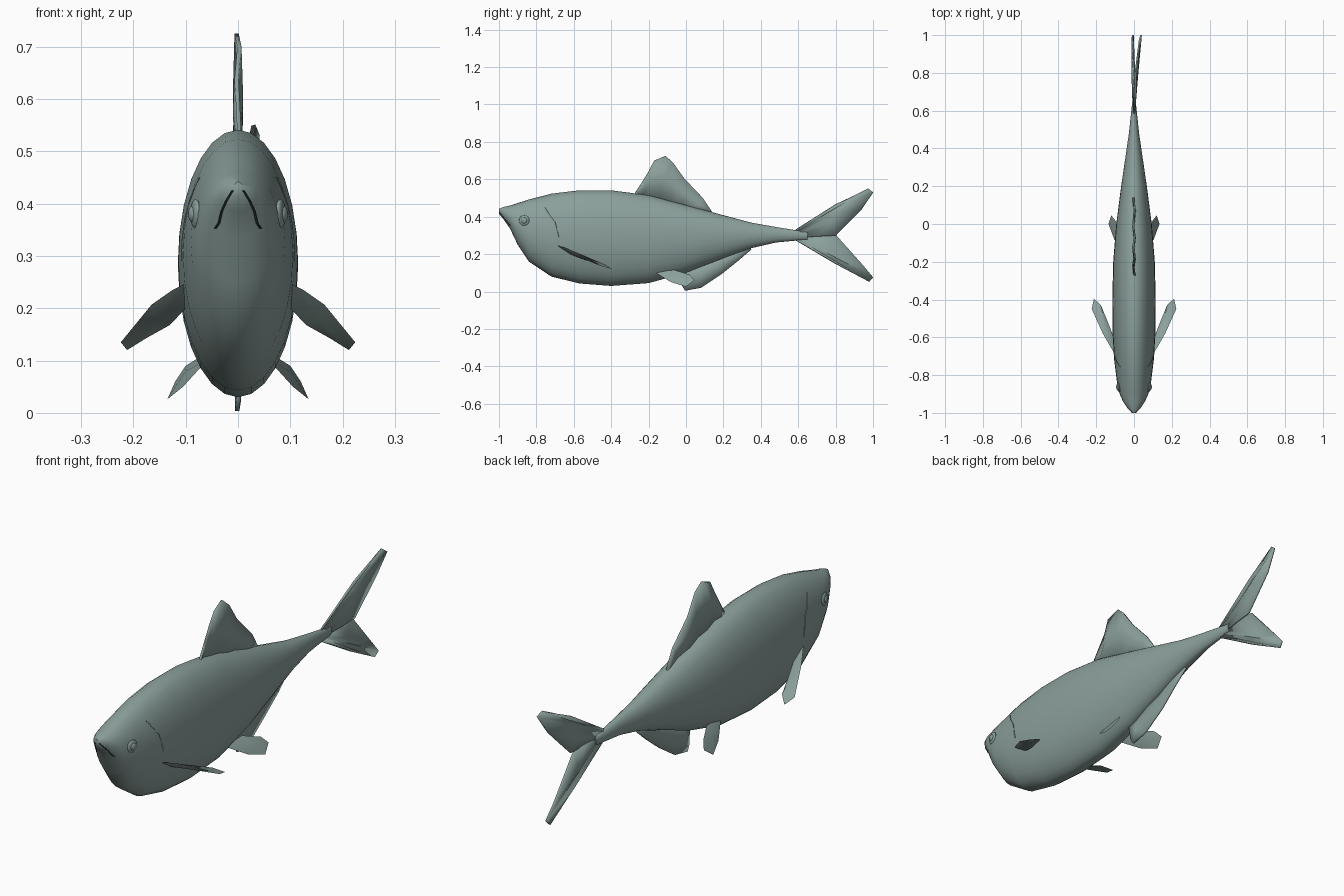
import bpy, bmesh, math
from mathutils import Vector

if "Cube" in bpy.data.objects:
    bpy.data.objects.remove(bpy.data.objects["Cube"])


def material(name, rgb):
    m = bpy.data.materials.new(name)
    m.diffuse_color = (*rgb, 1)
    m.use_nodes = True
    m.node_tree.nodes["Principled BSDF"].inputs["Base Color"].default_value = m.diffuse_color
    return m


SKIN = material("grey green skin", (0.26, 0.35, 0.33))
DARK = material("dark mouth line", (0.03, 0.04, 0.04))


def make(name, verts, faces, mat=SKIN, angle=50):
    me = bpy.data.meshes.new(name)
    me.from_pydata(verts, [], faces)
    bm = bmesh.new()
    bm.from_mesh(me)
    bmesh.ops.recalc_face_normals(bm, faces=bm.faces)
    bm.to_mesh(me)
    bm.free()
    ob = bpy.data.objects.new(name, me)
    bpy.context.collection.objects.link(ob)
    me.materials.append(mat)
    bpy.ops.object.select_all(action='DESELECT')
    ob.select_set(True)
    bpy.context.view_layer.objects.active = ob
    bpy.ops.object.shade_smooth_by_angle(angle=math.radians(angle))
    return ob


# Body stations: y, top, bottom, half width
STATIONS = [
    (-1.0, .442, .415, .008), (-.975, .452, .385, .035), (-.94, .46, .335, .058),
    (-.90, .473, .25, .076), (-.84, .492, .16, .09), (-.72, .523, .08, .105),
    (-.57, .541, .043, .114), (-.40, .541, .03, .115), (-.20, .515, .045, .11),
    (0, .462, .10, .094), (.2, .408, .178, .068), (.35, .368, .232, .046),
    (.48, .345, .262, .027), (.65, .318, .278, .009)]
N = 28


def section(y):
    for a, b in zip(STATIONS, STATIONS[1:]):
        if a[0] <= y <= b[0]:
            t = (y - a[0]) / (b[0] - a[0])
            return [p + (q - p) * t for p, q in zip(a, b)][1:]
    return STATIONS[-1][1:]


def skin_x(y, z):
    top, bot, w = section(y)
    u = (z - (top + bot) / 2) / ((top - bot) / 2)
    return w * math.sqrt(max(0, 1 - u * u))


verts, faces = [], []
for y, top, bot, w in STATIONS:
    for i in range(N):
        a = 2 * math.pi * i / N
        verts.append((w * math.sin(a), y, (top + bot) / 2 + (top - bot) / 2 * math.cos(a)))
for r in range(len(STATIONS) - 1):
    for i in range(N):
        j = (i + 1) % N
        faces.append((r * N + i, r * N + j, (r + 1) * N + j, (r + 1) * N + i))
faces += [tuple(range(N)), tuple(range((len(STATIONS) - 1) * N, len(STATIONS) * N))]
make("body", verts, faces)


def ray_fin(name, base, edge, bend=lambda y: 0, thick=.008, ripple=.006):
    """Pleated sheet between a base line and an outer edge, both (y, z)."""
    vs, fs = [], []
    rows = 3
    for k, (b, e) in enumerate(zip(base, edge)):
        for r in range(rows):
            t = r / (rows - 1)
            y, z = b[0] + (e[0] - b[0]) * t, b[1] + (e[1] - b[1]) * t
            wave = ripple * (-1) ** k * math.sin(math.pi * (.15 + .7 * t))
            x = bend(y) + wave
            vs.append((x, y, z))
    for k in range(len(base) - 1):
        for r in range(rows - 1):
            a = k * rows + r
            fs.append((a, a + 1, a + rows + 1, a + rows))
    ob = make(name, vs, fs, angle=35)
    s = ob.modifiers.new("thickness", 'SOLIDIFY')
    s.thickness, s.offset = thick, 0
    return ob


# Fins on the centre line
ray_fin("dorsal_fin",
        [(-.28, .51), (-.24, .51), (-.2, .50), (-.14, .485), (-.08, .47), (-.02, .45), (.05, .43), (.13, .41)],
        [(-.27, .53), (-.20, .64), (-.17, .70), (-.11, .725), (-.07, .69), (-.01, .605), (.09, .50), (.14, .425)])
ray_fin("anal_fin",
        [(-.03, .12), (.02, .13), (.09, .16), (.17, .19), (.25, .22), (.34, .25)],
        [(-.02, .03), (-.005, .004), (.08, .02), (.19, .093), (.28, .165), (.35, .225)], ripple=.003)

# Forked tail, each lobe curling a little to its own side
ray_fin("tail_upper_lobe",
        [(.58, .325), (.59, .32), (.60, .31), (.61, .30), (.62, .29)],
        [(.80, .465), (.975, .55), (1.0, .53), (.94, .44), (.80, .30)],
        lambda y: .035 * max(0, (y - .62) / .38) ** 1.3)
ray_fin("tail_lower_lobe",
        [(.58, .28), (.59, .285), (.60, .29), (.61, .30), (.62, .31)],
        [(.80, .15), (.98, .053), (1.0, .075), (.95, .135), (.80, .305)],
        lambda y: -.008 * max(0, (y - .62) / .38))

# Paired fins
PECTORAL = [(.095, -.70, .25), (.125, -.65, .235), (.165, -.58, .207), (.224, -.45, .135),
            (.212, -.395, .12), (.175, -.43, .143), (.13, -.54, .168), (.10, -.62, .20)]
PELVIC = [(.055, -.17, .105), (.105, -.08, .05), (.135, 0, .026), (.12, .045, .06),
          (.10, .02, .09), (.06, -.06, .115)]


def paired_fin(name, outline, side, thick):
    pts = [Vector((side * x, y, z)) for x, y, z in outline]
    c = sum(pts, Vector()) / len(pts)
    normal = (pts[1] - c).cross(pts[3] - c).normalized()
    n = len(pts)
    vs = pts + [c + normal * thick, c - normal * thick]
    fs = [(i, (i + 1) % n, n) for i in range(n)] + [((i + 1) % n, i, n + 1) for i in range(n)]
    make(name, vs, fs)


def tube(name, pts, r, mat):
    vs, fs = [], []
    for p in pts:
        for i in range(6):
            a = math.pi * i / 3
            vs.append((p[0] + r * math.cos(a), p[1] + r * math.sin(a), p[2]))
    for k in range(len(pts) - 1):
        for i in range(6):
            j = (i + 1) % 6
            fs.append((k * 6 + i, k * 6 + j, k * 6 + 6 + j, k * 6 + 6 + i))
    fs += [tuple(range(6)), tuple(range(len(vs) - 6, len(vs)))]
    make(name, vs, fs, mat)


for side, label in ((1, "left"), (-1, "right")):
    paired_fin("pectoral_fin_" + label, PECTORAL, side, .009)
    paired_fin("pelvic_fin_" + label, PELVIC, side, .007)

    # Eye with a raised pupil
    for part, r, dx in (("eye_", .028, 0), ("pupil_", .016, .005)):
        bpy.ops.mesh.primitive_uv_sphere_add(
            segments=20, ring_count=12, radius=1,
            location=(side * (skin_x(-.865, .38) + dx), -.865, .38),
            rotation=(0, 0, side * math.radians(-12)))
        eye = bpy.context.object
        eye.name = part + label
        eye.scale = (.009, r, r)
        eye.data.materials.append(SKIN)
        bpy.ops.object.shade_smooth()

    # Mouth slit and gill line laid on the skin
    mouth = [(-.998, .425), (-.982, .405), (-.965, .385), (-.948, .362), (-.938, .352)]
    tube("mouth_" + label, [(side * skin_x(y, z), y, z) for y, z in mouth], .003, DARK)
    gill = [(-.755, .45), (-.73, .41), (-.70, .37), (-.69, .33), (-.68, .29)]
    tube("gill_line_" + label, [(side * skin_x(y, z), y, z) for y, z in gill], .002, SKIN)
